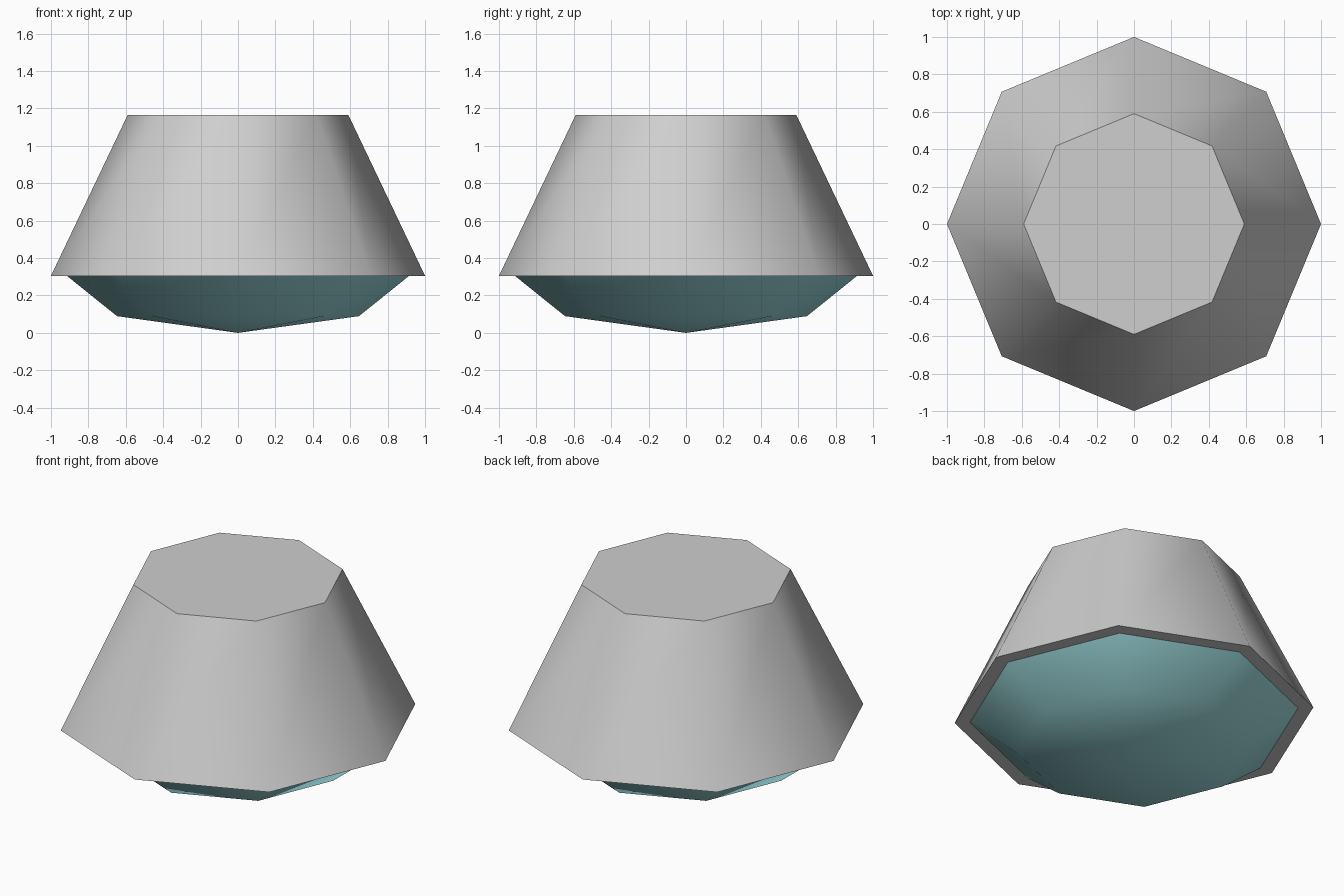
import bpy
import math

cube = bpy.data.objects.get("Cube")
if cube:
    bpy.data.objects.remove(cube, do_unlink=True)

SIDES = 8
RIM_Z = 0.305


def make_material(name, rgb):
    mat = bpy.data.materials.new(name)
    mat.use_nodes = True
    color = (*rgb, 1.0)
    mat.diffuse_color = color
    mat.node_tree.nodes["Principled BSDF"].inputs["Base Color"].default_value = color
    return mat


def ring(radius, z):
    angles = [math.tau * i / SIDES for i in range(SIDES)]
    return [(radius * math.cos(a), radius * math.sin(a), z) for a in angles]


def finish(name, verts, faces, mat, angle):
    mesh = bpy.data.meshes.new(name)
    mesh.from_pydata(verts, [], faces)
    mesh.materials.append(mat)
    obj = bpy.data.objects.new(name, mesh)
    bpy.context.collection.objects.link(obj)
    bpy.ops.object.select_all(action="DESELECT")
    obj.select_set(True)
    bpy.context.view_layer.objects.active = obj
    bpy.ops.object.shade_smooth_by_angle(angle=math.radians(angle))


def band(lower, upper):
    # Quads joining two rings, given the index of each ring's first vertex
    return [(lower + i, lower + (i + 1) % SIDES, upper + (i + 1) % SIDES, upper + i)
            for i in range(SIDES)]


grey = make_material("light grey", (0.62, 0.62, 0.62))
aqua = make_material("pale aqua", (0.35, 0.73, 0.75))

# Tapered octagonal housing with flat top and underside
finish("housing", ring(1.0, RIM_Z) + ring(0.59, 1.165),
       band(0, SIDES) + [tuple(range(SIDES, 2 * SIDES)), tuple(reversed(range(SIDES)))],
       grey, 50)

# Shallow glass dome below: the lower half of a flattened eight-sided sphere
LENS_R = 0.915
s = math.sqrt(0.5)
tip = 2 * SIDES
lens_verts = ring(LENS_R * s, RIM_Z * (1 - s)) + ring(LENS_R, RIM_Z) + [(0, 0, 0)]
lens_faces = band(0, SIDES) + [(tip, (i + 1) % SIDES, i) for i in range(SIDES)]
finish("lens", lens_verts, lens_faces, aqua, 60)
